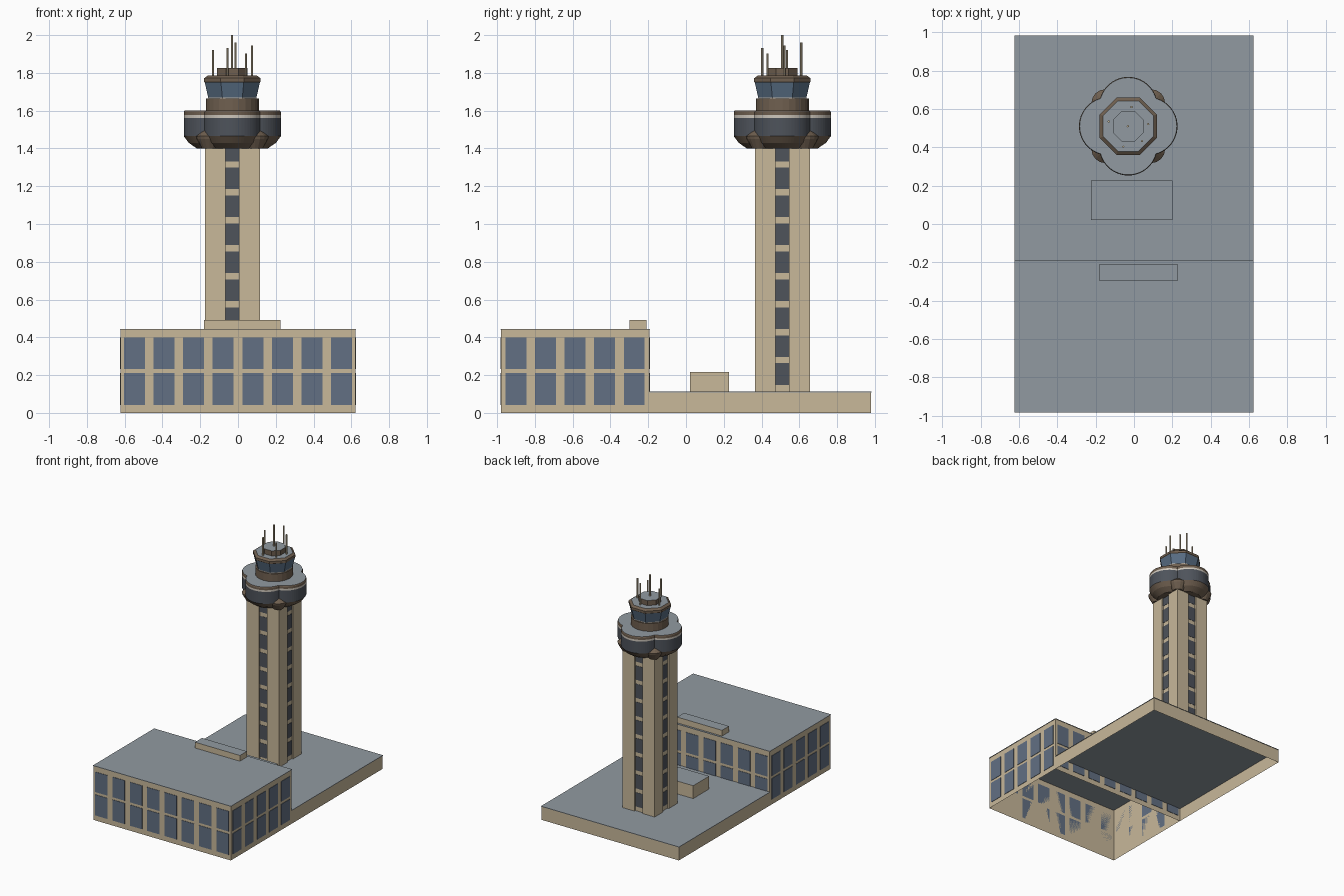
import bpy, math
from math import cos, sin, pi, radians

if "Cube" in bpy.data.objects:
    bpy.data.objects.remove(bpy.data.objects["Cube"])

def mat(name, rgb):
    m = bpy.data.materials.new(name)
    f = lambda c: ((c / 255 + 0.055) / 1.055) ** 2.4
    m.diffuse_color = (f(rgb[0]), f(rgb[1]), f(rgb[2]), 1)
    m.use_nodes = True
    m.node_tree.nodes["Principled BSDF"].inputs["Base Color"].default_value = m.diffuse_color
    return m

TAN = mat("tan_concrete", (200, 184, 154))
ROOF = mat("grey_roof", (145, 154, 161))
BROWN = mat("brown_cladding", (112, 96, 80))
BLUE = mat("blue_window", (98, 112, 131))
DARK = mat("dark_glass", (78, 83, 91))
CAB = mat("cab_glass", (88, 109, 131))
WHITE = mat("pale_band", (206, 199, 188))

TX, TY = -0.03, 0.51      # tower axis

def make(name, verts, faces, mats, idx=None):
    me = bpy.data.meshes.new(name)
    me.from_pydata(verts, [], faces)
    for m in mats:
        me.materials.append(m)
    for i, p in enumerate(me.polygons):
        p.material_index = idx[i] if idx else 0
    ob = bpy.data.objects.new(name, me)
    bpy.context.collection.objects.link(ob)
    return ob

BOX = {"bottom": (0, 3, 2, 1), "top": (4, 5, 6, 7), "front": (0, 1, 5, 4),
       "right": (1, 2, 6, 5), "back": (2, 3, 7, 6), "left": (3, 0, 4, 7)}

def box_data(x0, x1, y0, y1, z0, z1):
    return [(x, y, z) for z in (z0, z1) for x, y in ((x0, y0), (x1, y0), (x1, y1), (x0, y1))]

def box(name, b, side, top=None, skip=()):
    keys = [k for k in BOX if k not in skip]
    return make(name, box_data(*b), [BOX[k] for k in keys], [side, top or side],
                [1 if k == "top" else 0 for k in keys])

def plates(name, boxes, m):
    v, f = [], []
    for b in boxes:
        n = len(v)
        v += box_data(*b)
        f += [tuple(n + i for i in q) for q in BOX.values()]
    return make(name, v, f, [m])

def loft(name, ring, levels, cap=None, cx=TX, cy=TY, bottom=True):
    """ring: plan points; levels: (z, scale, material of the band above)"""
    n = len(ring)
    mats, verts, faces, idx = [], [], [], []
    def slot(m):
        if m not in mats:
            mats.append(m)
        return mats.index(m)
    for z, s, _ in levels:
        verts += [(cx + x * s, cy + y * s, z) for x, y in ring]
    for k in range(len(levels) - 1):
        for i in range(n):
            j = (i + 1) % n
            faces.append((k * n + i, k * n + j, (k + 1) * n + j, (k + 1) * n + i))
            idx.append(slot(levels[k][2]))
    top = (len(levels) - 1) * n
    faces.append(tuple(range(top, top + n)))
    idx.append(slot(cap or levels[0][2]))
    if bottom:
        faces.append(tuple(reversed(range(n))))
        idx.append(slot(levels[0][2]))
    return make(name, verts, faces, mats, idx)

def circle(n, off=0.0):
    return [(cos(2 * pi * i / n + off), sin(2 * pi * i / n + off)) for i in range(n)]

# octagon with flat sides on the axes, unit apothem
OCT = [(x / cos(pi / 8), y / cos(pi / 8)) for x, y in circle(8, pi / 8)]

# front building and low annex: open-bottomed walls with thin roofs
X, Y0, YM, Y1 = 0.621, -0.98, -0.194, 0.979
box("office_walls", (-X, X, Y0, YM, 0, 0.441), TAN, skip=("top", "bottom"))
box("office_roof", (-X - .003, X + .003, Y0 - .003, YM + .003, 0.441, 0.445), ROOF)
box("annex_walls", (-X, X, YM, Y1, 0, 0.108), TAN, skip=("top", "bottom", "front"))
box("annex_roof", (-X - .003, X + .003, YM, Y1 + .003, 0.108, 0.112), ROOF)
box("office_roof_unit", (-0.18, 0.226, -0.298, -0.208, 0.445, 0.492), TAN, ROOF)
box("annex_roof_unit", (-0.224, 0.201, 0.02, 0.227, 0.112, 0.217), TAN, ROOF)

# office windows, two rows on all four sides
P, W, T = 0.1565, 0.111, 0.003
wins = []
for z0, z1 in ((0.042, 0.212), (0.233, 0.398)):
    for i in range(8):
        c = (i - 3.5) * P
        for y in (Y0, YM):
            wins.append((c - W / 2, c + W / 2, y - T * (y == Y0), y + T * (y == YM), z0, z1))
    for i in range(5):
        c = (Y0 + YM) / 2 + (i - 2) * P
        for s in (-X, X):
            wins.append((s - T * (s < 0), s + T * (s > 0), c - W / 2, c + W / 2, z0, z1))
plates("office_windows", wins, BLUE)

# tower shaft: square with a shallow groove down each side
H, G, D = 0.146, 0.036, 0.134
quarter = [(H, -H), (H, -G), (D, -G), (D, G), (H, G)]
shaft = []
for q in range(4):
    c, s = round(cos(q * pi / 2)), round(sin(q * pi / 2))
    shaft += [(x * c - y * s, x * s + y * c) for x, y in quarter]
loft("tower_shaft", shaft, [(0.112, 1, TAN), (1.5, 1, TAN)])

# stair windows in the grooves
wins = []
for i in range(9):
    z0 = 0.148 + 0.148 * i
    z1 = z0 + 0.115
    for s in (-1, 1):
        a, b = sorted((s * D, s * (D + 0.002)))
        wins.append((TX + a, TX + b, TY - G, TY + G, z0, z1))
        wins.append((TX - G, TX + G, TY + a, TY + b, z0, z1))
plates("tower_windows", wins, DARK)

# four-lobed pod
C, R = 0.105, 0.152
lobes = []
for i in range(96):
    a = 2 * pi * i / 96
    p = (a + pi / 4) % (pi / 2) - pi / 4
    r = C * cos(p) + math.sqrt(R * R - (C * sin(p)) ** 2)
    lobes.append((r * cos(a), r * sin(a)))
loft("pod", lobes, [(1.40, 0.73, BROWN), (1.43, 0.90, BROWN), (1.465, 1, DARK),
                    (1.562, 1, WHITE), (1.576, 1, BROWN), (1.592, 1, BROWN),
                    (1.60, 0.985, BROWN)], ROOF)

# brackets between the lobes
for i in range(4):
    a = radians(45 + 90 * i)
    loft("pod_bracket_%d" % (i + 1), circle(16),
         [(1.40, 0.04, BROWN), (1.45, 0.068, BROWN), (1.465, 0.072, BROWN), (1.50, 0.03, BROWN)],
         cx=TX + 0.17 * cos(a), cy=TY + 0.17 * sin(a))

# neck, control cab and roof unit
loft("cab_neck", circle(24), [(1.60, 0.14, BROWN), (1.664, 0.14, BROWN)])
loft("control_cab", OCT, [(1.664, 0.127, WHITE), (1.671, 0.128, CAB), (1.75, 0.146, BROWN),
                          (1.753, 0.149, BROWN), (1.772, 0.149, BROWN), (1.785, 0.131, BROWN)], ROOF)
loft("cab_roof_unit", OCT, [(1.785, 0.08, BROWN), (1.826, 0.08, BROWN)], ROOF)

# antennas: x, y, top
for i, (x, y, z) in enumerate([(-0.032, 0.51, 2.0), (-0.132, 0.535, 1.92), (0.074, 0.521, 1.945),
                               (-0.056, 0.403, 1.932), (0.042, 0.432, 1.902), (-0.013, 0.61, 1.96)]):
    loft("antenna_%d" % (i + 1), circle(8), [(1.78, 0.006, TAN), (z, 0.006, TAN)], cx=x, cy=y)
